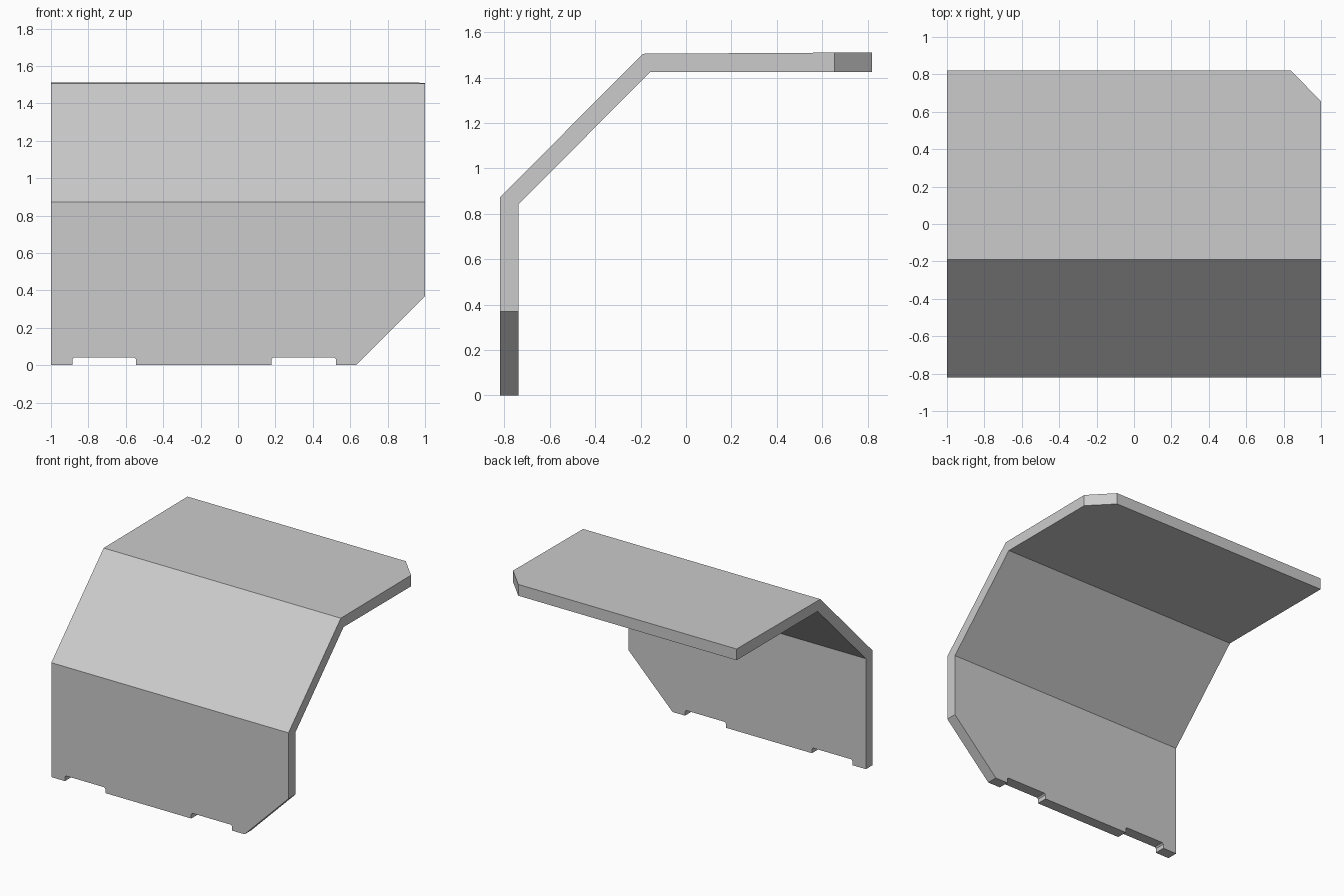
import bpy, bmesh
from mathutils import Vector

if "Cube" in bpy.data.objects:
    bpy.data.objects.remove(bpy.data.objects["Cube"])


def prism(name, outline, offset, cuts=()):
    """Extrude an outline by offset, then slice corners off with planes."""
    bm = bmesh.new()
    face = bm.faces.new([bm.verts.new(p) for p in outline])
    ext = bmesh.ops.extrude_face_region(bm, geom=[face], use_keep_orig=True)
    moved = [g for g in ext["geom"] if isinstance(g, bmesh.types.BMVert)]
    bmesh.ops.translate(bm, verts=moved, vec=Vector(offset))
    bmesh.ops.recalc_face_normals(bm, faces=bm.faces)
    for point, normal in cuts:
        res = bmesh.ops.bisect_plane(
            bm, geom=bm.verts[:] + bm.edges[:] + bm.faces[:],
            plane_co=point, plane_no=normal, clear_outer=True)
        rim = [g for g in res["geom_cut"] if isinstance(g, bmesh.types.BMEdge)]
        bmesh.ops.holes_fill(bm, edges=rim, sides=0)
    bmesh.ops.recalc_face_normals(bm, faces=bm.faces)
    mesh = bpy.data.meshes.new(name)
    bm.to_mesh(mesh)
    bm.free()
    obj = bpy.data.objects.new(name, mesh)
    bpy.context.collection.objects.link(obj)
    return obj


# Bent plate: side profile swept across the width, two corners clipped
profile = [(-0.82, 0), (-0.82, 0.872), (-0.19, 1.505), (0.82, 1.511),
           (0.82, 1.425), (-0.157, 1.425), (-0.738, 0.842), (-0.738, 0)]
panel = prism("bent_panel", [(-1, y, z) for y, z in profile], (2, 0, 0),
              cuts=[((1, 0, 0.37), (1, 0, -1)),
                    ((1, 0.655, 0), (0.165, 0.16, 0))])

# Shallow foot notches along the bottom edge, with softened upper corners
r = 0.01
for i, (x0, x1) in enumerate([(-0.885, -0.545), (0.18, 0.525)]):
    shape = [(x0, -0.1), (x1, -0.1), (x1, 0.042 - r), (x1 - r, 0.042),
             (x0 + r, 0.042), (x0, 0.042 - r)]
    cutter = prism(f"notch_cutter_{i + 1}", [(x, -0.9, z) for x, z in shape], (0, 0.25, 0))
    cutter.hide_render = True
    cutter.display_type = 'WIRE'
    mod = panel.modifiers.new(f"notch_{i + 1}", 'BOOLEAN')
    mod.operation = 'DIFFERENCE'
    mod.solver = 'EXACT'
    mod.object = cutter
